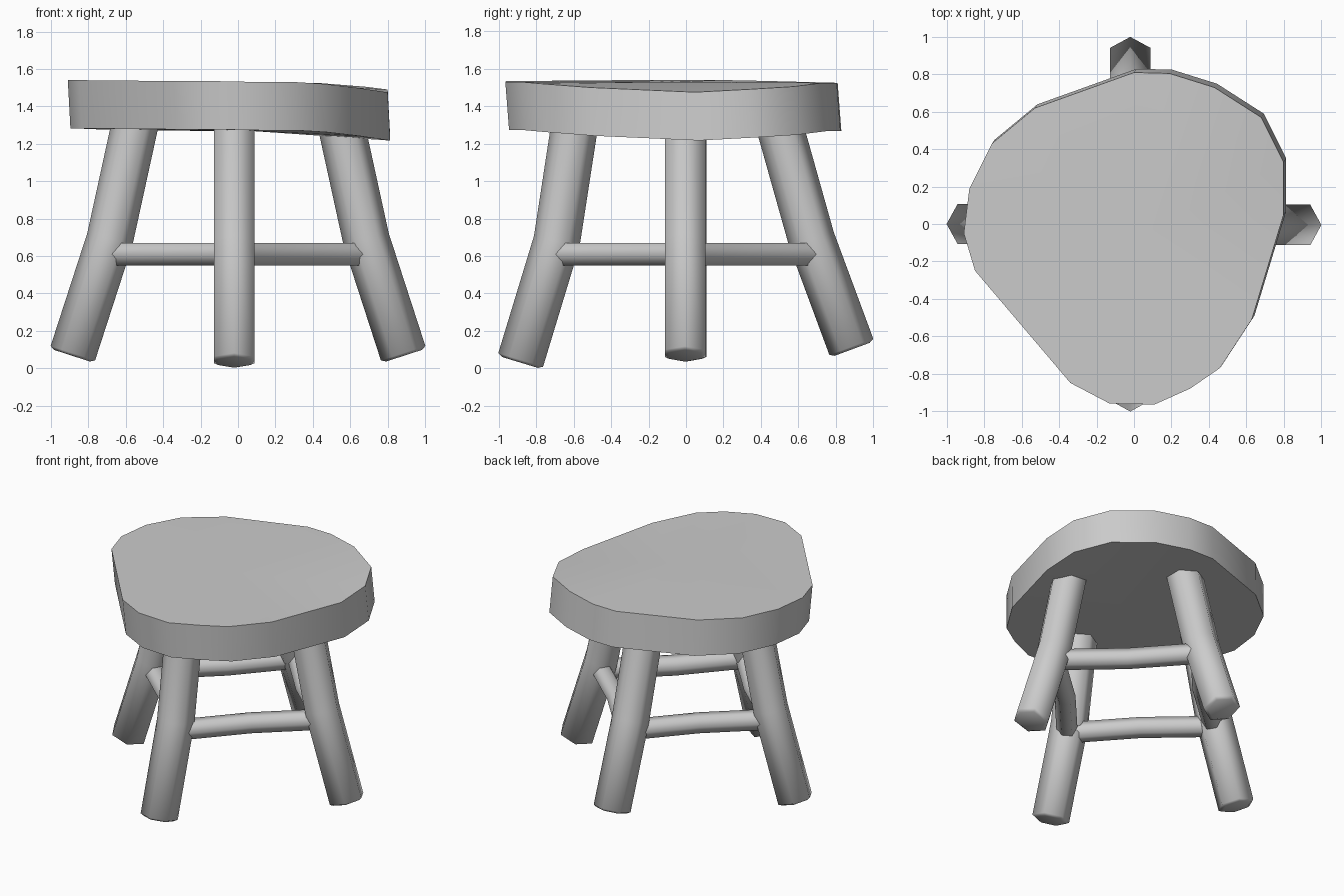
import bpy, bmesh, math
from mathutils import Vector

if "Cube" in bpy.data.objects:
    bpy.data.objects.remove(bpy.data.objects["Cube"])


def finish(name, bm, angle):
    bmesh.ops.recalc_face_normals(bm, faces=bm.faces)
    me = bpy.data.meshes.new(name)
    bm.to_mesh(me)
    bm.free()
    ob = bpy.data.objects.new(name, me)
    bpy.context.collection.objects.link(ob)
    bpy.ops.object.select_all(action='DESELECT')
    ob.select_set(True)
    bpy.context.view_layer.objects.active = ob
    bpy.ops.object.shade_smooth_by_angle(angle=math.radians(angle))
    return ob


def hex_tube(name, path, radius, side, scales):
    """Six-sided tube; 'side' is the direction perpendicular to the bend plane."""
    bm = bmesh.new()
    pts = [Vector(p) for p in path]
    side = Vector(side).normalized()
    rings = []
    for i, p in enumerate(pts):
        a, b = pts[max(i - 1, 0)], pts[min(i + 1, len(pts) - 1)]
        t = (b - a).normalized()
        u = (side - t * side.dot(t)).normalized()
        v = t.cross(u)
        rings.append([bm.verts.new(p + scales[i] * radius *
                      (v * math.cos(k * math.pi / 3) + u * math.sin(k * math.pi / 3)))
                      for k in range(6)])
    for r0, r1 in zip(rings, rings[1:]):
        for k in range(6):
            bm.faces.new((r0[k], r0[(k + 1) % 6], r1[(k + 1) % 6], r1[k]))
    bm.faces.new(rings[0])
    bm.faces.new(rings[-1])
    return finish(name, bm, 65)


# Seat: irregular slab, dipping towards the right (x, y, top height)
outline = [
    (0.80, 0.05, 1.475), (0.80, 0.33, 1.49), (0.68, 0.57, 1.505), (0.43, 0.73, 1.525),
    (0.19, 0.805, 1.525), (0.0, 0.81, 1.525), (-0.53, 0.62, 1.53), (-0.76, 0.43, 1.535),
    (-0.88, 0.19, 1.54), (-0.91, -0.05, 1.54), (-0.85, -0.25, 1.54), (-0.34, -0.85, 1.535),
    (-0.13, -0.96, 1.535), (0.11, -0.965, 1.53), (0.30, -0.88, 1.53), (0.46, -0.77, 1.52),
    (0.63, -0.51, 1.50)]
bm = bmesh.new()
top = [bm.verts.new(p) for p in outline]
bot = [bm.verts.new((x + 0.014, y + 0.02, z - 0.258)) for x, y, z in outline]
n = len(outline)
for ring, z in ((top, 1.53), (bot, 1.27)):
    c = bm.verts.new((0.05, -0.05, z))
    for i in range(n):
        bm.faces.new((ring[i], ring[(i + 1) % n], c))
for i in range(n):
    bm.faces.new((top[i], top[(i + 1) % n], bot[(i + 1) % n], bot[i]))
finish("seat", bm, 40)

# Legs: outward direction, sideways offset, foot/knee/top as (distance, height)
legs = {
    "front_leg": ((0, -1), -0.02, (0.883, 0.045), (0.69, 0.68), (0.59, 1.33)),
    "back_leg": ((0, 1), -0.02, (0.883, 0.115), (0.67, 0.69), (0.49, 1.33)),
    "left_leg": ((-1, 0), 0.0, (0.883, 0.08), (0.685, 0.69), (0.545, 1.33)),
    "right_leg": ((1, 0), -0.005, (0.883, 0.08), (0.685, 0.69), (0.545, 1.33)),
}
for name, (d, off, foot, knee, head) in legs.items():
    out = Vector((d[0], d[1], 0))
    side = Vector((abs(d[1]), abs(d[0]), 0))
    path = [out * r + side * off + Vector((0, 0, z)) for r, z in (foot, knee, head)]
    tip = path[0] + (path[0] - path[1]).normalized() * 0.014
    hex_tube(name, [tip] + path, 0.125, side, (0.8, 1, 1, 1))

# Stretchers: rungs between neighbouring legs, bowed slightly inwards
for name, sx, sy in (("front_left", -1, -1), ("front_right", 1, -1),
                     ("back_left", -1, 1), ("back_right", 1, 1)):
    z = 0.61
    hex_tube(name + "_stretcher",
             [(sx * 0.69, 0, z), (sx * 0.325, sy * 0.325, z), (0, sy * 0.69, z)],
             0.07, (0, 0, 1), (1, 1, 1))
